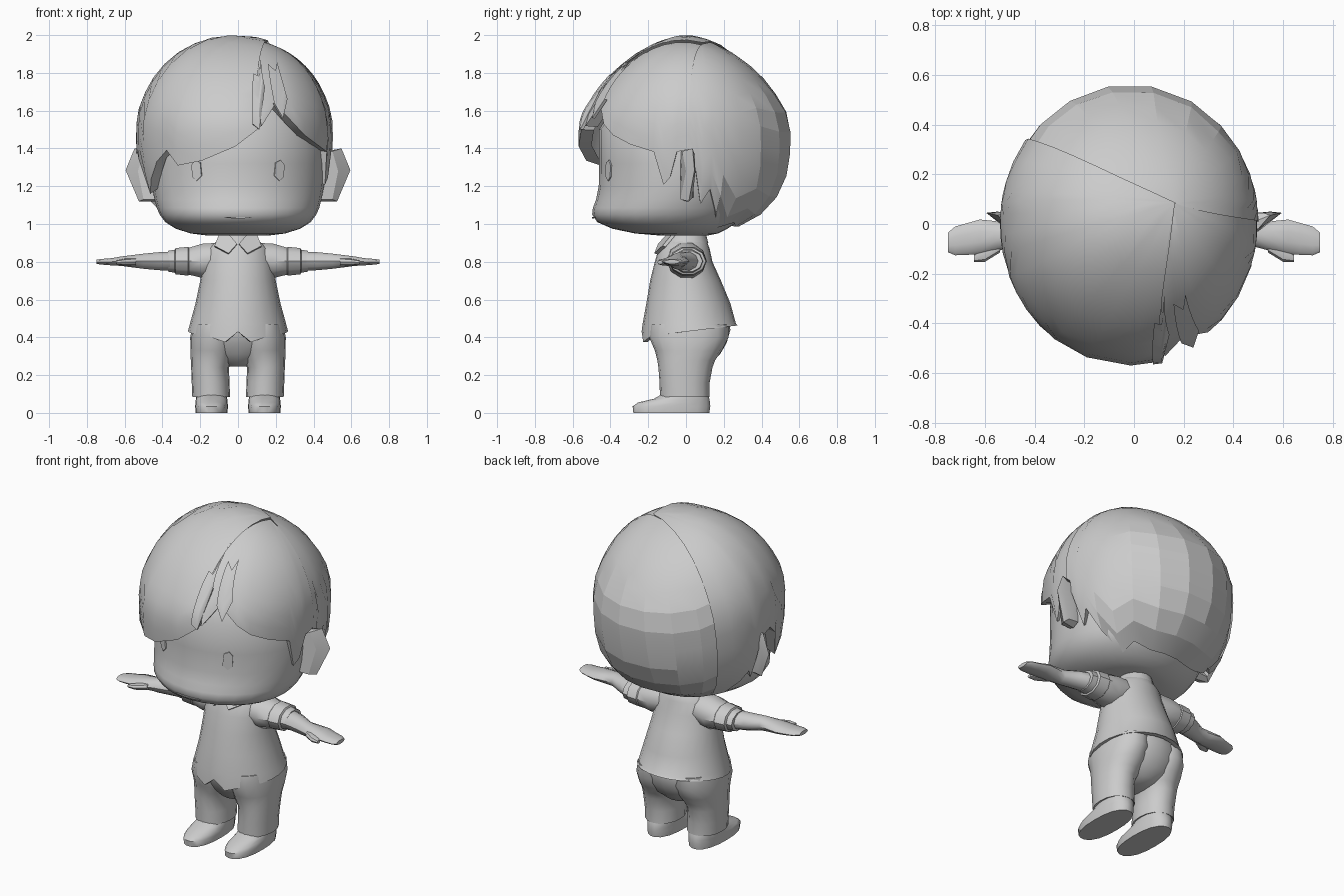
import bpy, bmesh, math
from mathutils import Vector

if "Cube" in bpy.data.objects:
    bpy.data.objects.remove(bpy.data.objects["Cube"])

grey = bpy.data.materials.new("plain_grey")
grey.diffuse_color = (0.6, 0.6, 0.6, 1)
grey.use_nodes = True
grey.node_tree.nodes["Principled BSDF"].inputs["Base Color"].default_value = grey.diffuse_color


def finish(name, bm, mirror=False, angle=40, fix=True):
    """Turn a bmesh into a shaded object, optionally mirrored across x."""
    if fix:
        bmesh.ops.recalc_face_normals(bm, faces=bm.faces)
    me = bpy.data.meshes.new(name)
    bm.to_mesh(me)
    bm.free()
    me.materials.append(grey)
    ob = bpy.data.objects.new(name, me)
    bpy.context.collection.objects.link(ob)
    bpy.ops.object.select_all(action='DESELECT')
    ob.select_set(True)
    bpy.context.view_layer.objects.active = ob
    bpy.ops.object.shade_smooth_by_angle(angle=math.radians(angle))
    if mirror:
        ob.modifiers.new("Mirror", 'MIRROR')
    return ob


def loft(name, rings, mirror=False, angle=40, caps=True):
    """Skin a list of equally long closed rings."""
    bm = bmesh.new()
    vs = [[bm.verts.new(p) for p in r] for r in rings]
    n = len(vs[0])
    for a, b in zip(vs, vs[1:]):
        for i in range(n):
            j = (i + 1) % n
            bm.faces.new((a[i], a[j], b[j], b[i]))
    if caps:
        bm.faces.new(vs[0])
        bm.faces.new(vs[-1])
    return finish(name, bm, mirror, angle)


def flat_ring(z, rx, yf, yb, cx=0, n=16, p=2.0):
    """Horizontal ring: front and back y, half width rx."""
    cy, ry, out = (yf + yb) / 2, (yb - yf) / 2, []
    for i in range(n):
        a = 2 * math.pi * i / n
        c, s = math.cos(a), math.sin(a)
        k = (abs(c) ** p + abs(s) ** p) ** (-1 / p)
        out.append((cx + rx * k * c, cy + ry * k * s, z))
    return out


def arm_ring(x, cy, ry, cz, rz, n=10):
    return [(x, cy + ry * math.cos(2 * math.pi * i / n),
             cz + rz * math.sin(2 * math.pi * i / n)) for i in range(n)]


def prism(name, outline, offset, mirror=False):
    """Polygon extruded along an offset vector."""
    return loft(name, [outline, [tuple(Vector(p) + Vector(offset)) for p in outline]], mirror, 25)


# Head
loft("head", [flat_ring(z, rx, yf, yb, n=28, p=q) for z, rx, yf, yb, q in [
    (.94, .17, -.15, .12, 2), (.95, .25, -.27, .17, 2), (.975, .33, -.39, .22, 2.05),
    (1.01, .385, -.47, .27, 2.05), (1.05, .415, -.497, .31, 2.05), (1.085, .43, -.493, .33, 2),
    (1.13, .442, -.476, .35, 2), (1.2, .455, -.462, .38, 2), (1.32, .465, -.46, .42, 2),
    (1.5, .46, -.46, .42, 2), (1.65, .38, -.37, .36, 2), (1.78, .22, -.22, .22, 2)]], angle=70)

# Eyes, laid on the curved face
t = math.radians(28)
prism("eye", [(.22 + x * math.cos(t), -.414 + x * math.sin(t), 1.285 + z) for x, z in
              [(0, -.057), (.026, -.036), (.03, .028), (.008, .053), (-.022, .04), (-.03, -.03)]],
      (-.008 * math.sin(t), .008 * math.cos(t), 0), True)

# Mouth
prism("mouth", [(-.085, -.485, 1.034), (-.03, -.497, 1.03), (.03, -.497, 1.03), (.085, -.485, 1.034),
                (.03, -.499, 1.038), (-.03, -.499, 1.038)], (0, .009, 0))

# Ears: thin, faceted and leaning back
loft("ear", [[(.44, -.03, 1.13), (.5, -.03, 1.13), (.53, -.0, 1.28), (.5, -.02, 1.385), (.44, -.03, 1.385)],
             [(.44, .0, 1.12), (.525, .015, 1.12), (.595, .045, 1.285), (.548, .035, 1.4), (.46, .0, 1.385)],
             [(.44, .04, 1.14), (.5, .035, 1.14), (.55, .05, 1.28), (.52, .045, 1.37), (.44, .04, 1.37)]],
     True, 25)

# Hair: locks run from an off-centre whorl to a jagged hem over a rounded shell
CEN, AX = Vector((-.015, 0, 1.47)), Vector((.525, .57, .53))


def power(a, up):
    """Roundness: peaked on top towards front and back, fuller below."""
    s = math.sin(a) ** 2
    m = min(1, max(0, .5 + up))
    return (3 - .5 * s) * (1 - m) + (2.05 - .4 * s) * m


def shell(u, lift):
    p = power(math.atan2(u.y, u.x), u.z * 1.5)
    k = (math.hypot(u.x, u.y) ** p + abs(u.z) ** p) ** (-1 / p) * lift
    return CEN + Vector((AX.x * u.x, AX.y * u.y, AX.z * u.z)) * k


def lock(name, hem, lift=1.0, start=0.0, angle=16, steps=12):
    """hem lists (azimuth in degrees, height); adds an underside strip at the hem."""
    bm, cols = bmesh.new(), []
    for az, z in hem:
        v, a, col = (z - CEN.z) / AX.z, math.radians(az), []
        p = power(a, v * 1.5)
        end = math.atan2((1 - abs(v) ** p) ** (1 / p), v)
        for i in range(steps + 1):
            f = start + (1 - start) * i / steps
            th, w = end * f, (1 - f) ** 2
            u = Vector((math.sin(th) * math.cos(a) + .37 * w,
                        math.sin(th) * math.sin(a) + .165 * w, math.cos(th)))
            col.append(shell(u, lift))
        col.append(CEN + (col[-1] - CEN) * (.88 if start == 0 else .97))
        cols.append([bm.verts.new(q) for q in col])
    for a, b in zip(cols, cols[1:]):
        for i in range(len(a) - 1):
            bm.faces.new((a[i], a[i + 1], b[i + 1], b[i]))
    bmesh.ops.remove_doubles(bm, verts=bm.verts, dist=.0005)
    return finish(name, bm, False, angle, False)


lock("hair_fringe", [(146, 1.04), (156, 1.05), (164, 1.12), (169, 1.18), (173, 1.12), (177, 1.37),
                     (185, 1.4), (192, 1.34), (202, 1.16), (209, 1.24), (217, 1.33), (226, 1.39),
                     (234, 1.31), (250, 1.335), (270, 1.41), (283, 1.5), (290, 1.74)], 1.0, angle=22)
lock("hair_right", [(284, 1.62), (286, 1.52), (297, 1.64), (308, 1.53), (316, 1.47), (328, 1.42),
                    (342, 1.38), (347, 1.2), (351, 1.24), (355, 1.38), (365, 1.4)], .975, angle=20)
lock("hair_back", [(1, 1.4), (5, 1.3), (9, 1.1), (14, 1.18), (21, 1.05), (32, .97), (46, 1.0),
                   (64, .98), (84, .98), (104, .98), (122, .98), (138, .99), (150, 1.02)], .985, angle=13)
# Loose wisps lying over the fringe
lock("hair_wisp_front", [(280, 1.53), (284, 1.5), (291, 1.72)], 1.015, .6)
lock("hair_wisp_side", [(295, 1.64), (299, 1.56), (305, 1.66)], 1.015, .6)

# Neck
loft("neck", [flat_ring(z, .075, -.08, .08, 0, 12) for z in (.86, .98)])


# Shirt body with a notched, tilted hem
def hem_ring(scale):
    ring = []
    for x, y, z in flat_ring(.44, .265, -.235, .275, 0, 24):
        z = .43 + .03 * y / .25
        if y < -.12:
            z = .43 if abs(x) < .02 else .375 + max(0, abs(x) - .08) * .4
        ring.append((x * scale, y * scale, z))
    return ring


loft("shirt_body", [hem_ring(.9), hem_ring(1)] + [flat_ring(z, rx, yf, yb, 0, 24) for z, rx, yf, yb in [
    (.47, .255, -.23, .265), (.58, .225, -.21, .235), (.7, .2, -.19, .185), (.8, .185, -.165, .14),
    (.87, .165, -.145, .125), (.91, .11, -.125, .11), (.935, .075, -.09, .09)]], caps=False)

# Collar: a standing band and two front flaps
loft("collar_band", [flat_ring(.9, .12, -.135, .118, 0, 16), flat_ring(.95, .088, -.09, .105, 0, 16),
                     flat_ring(.945, .07, -.07, .085, 0, 16)], caps=False)
prism("collar_flap", [(.005, -.148, .895), (.05, -.168, .845), (.125, -.125, .885), (.1, -.075, .945), (.05, -.1, .948)],
      (0, .018, -.006), True)

# Sleeves with a folded cuff
loft("sleeve", [arm_ring(*r) for r in [
    (.1, .0, .1, .815, .09), (.19, .005, .105, .805, .095), (.26, .01, .095, .803, .075),
    (.265, .01, .1, .803, .08), (.33, .01, .095, .803, .073), (.335, .01, .08, .803, .064),
    (.37, .01, .078, .803, .058)]], True)

# Arm flowing into a flat mitten hand
loft("arm", [arm_ring(*r) for r in [
    (.34, .005, .07, .803, .054), (.42, -.015, .062, .803, .05), (.5, -.045, .05, .803, .042),
    (.56, -.05, .062, .803, .034), (.62, -.052, .07, .803, .026), (.67, -.06, .064, .8, .02),
    (.72, -.068, .058, .8, .016), (.748, -.074, .04, .8, .012)]], True)
loft("thumb", [arm_ring(*r, n=8) for r in [
    (.54, -.085, .03, .8, .022), (.6, -.12, .032, .798, .018), (.645, -.138, .014, .797, .01)]], True)

# Trousers: seat plus two legs
loft("trouser_seat", [flat_ring(z, rx, yf, yb, 0, 20) for z, rx, yf, yb in [
    (.245, .05, -.06, .08), (.265, .11, -.1, .13), (.31, .19, -.14, .18),
    (.37, .236, -.175, .215), (.44, .246, -.2, .235), (.5, .235, -.19, .225)]])
loft("trouser_leg", [flat_ring(z, rx, yf, yb, cx, 16, 2.2) for z, rx, yf, yb, cx in [
    (.095, .08, -.11, .1, .142), (.085, .1, -.138, .125, .142), (.16, .1, -.14, .125, .145),
    (.24, .1, -.146, .14, .148), (.28, .112, -.152, .155, .138), (.33, .122, -.165, .19, .13),
    (.4, .125, -.195, .225, .128), (.47, .12, -.19, .225, .12)]], True)

# Shoes
loft("shoe", [flat_ring(z, rx, yf, yb, .14, 18, 2.4) for z, rx, yf, yb in [
    (0, .084, -.28, .125), (.035, .087, -.284, .13), (.055, .085, -.255, .128),
    (.075, .083, -.17, .125), (.11, .078, -.11, .11)]], True)
